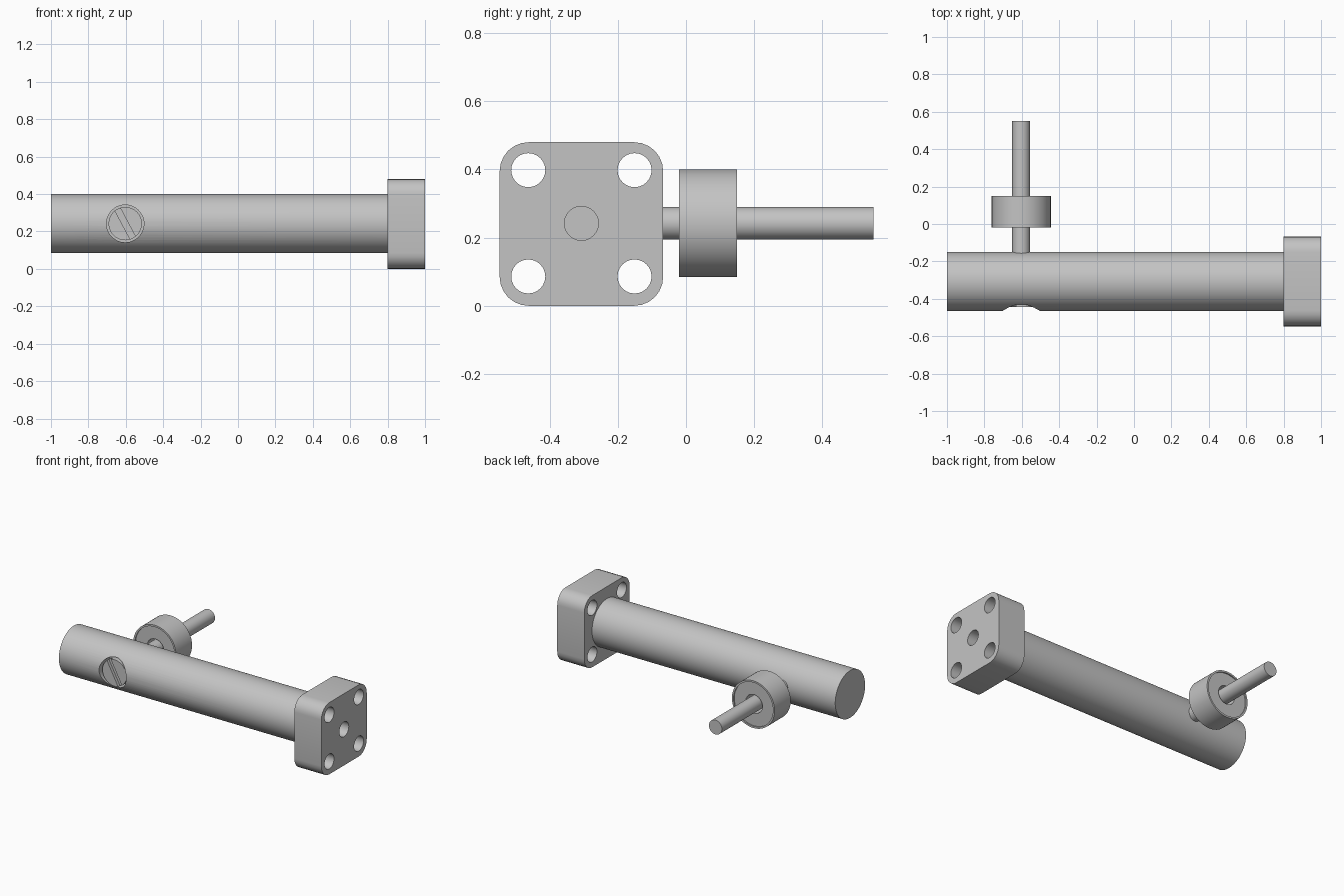
import bpy, math
from math import pi
from mathutils import Matrix

cube = bpy.data.objects.get("Cube")
if cube:
    bpy.data.objects.remove(cube, do_unlink=True)

steel = bpy.data.materials.new("grey_steel")
steel.use_nodes = True
GREY = (0.55, 0.55, 0.55, 1)
steel.diffuse_color = GREY
steel.node_tree.nodes["Principled BSDF"].inputs["Base Color"].default_value = GREY

ROD_Y, AXIS_Z, PIN_X = -0.307, 0.242, -0.603


def cylinder(name, axis, radius, start, end, a, b, sides=48):
    """Cylinder along x or y; a and b are its other two coordinates."""
    mid = (start + end) / 2
    along_x = axis == "x"
    bpy.ops.mesh.primitive_cylinder_add(
        vertices=sides, radius=radius, depth=end - start,
        location=(mid, a, b) if along_x else (a, mid, b),
        rotation=(0, pi / 2, 0) if along_x else (pi / 2, 0, 0))
    obj = bpy.context.object
    obj.name = name
    obj.data.materials.append(steel)
    return obj


def box(name, size, location, rotation=(0, 0, 0)):
    bpy.ops.mesh.primitive_cube_add(size=1, location=location, rotation=rotation)
    obj = bpy.context.object
    obj.name = name
    obj.scale = size
    bpy.ops.object.transform_apply(location=False, rotation=False, scale=True)
    obj.data.materials.append(steel)
    return obj


def apply(obj, mod):
    bpy.context.view_layer.objects.active = obj
    bpy.ops.object.modifier_apply(modifier=mod.name)


def cut(obj, cutter):
    mod = obj.modifiers.new("cut", "BOOLEAN")
    mod.operation, mod.solver, mod.object = "DIFFERENCE", "EXACT", cutter
    apply(obj, mod)
    bpy.data.objects.remove(cutter, do_unlink=True)


def smooth(obj):
    bpy.ops.object.select_all(action="DESELECT")
    obj.select_set(True)
    bpy.context.view_layer.objects.active = obj
    bpy.ops.object.shade_smooth_by_angle(angle=math.radians(35))


# Main rod with a counterbore for the screw head
rod = cylinder("main_rod", "x", 0.158, -1, 0.8, ROD_Y, AXIS_Z, 64)
cut(rod, cylinder("counterbore", "y", 0.1, -0.6, -0.37, PIN_X, AXIS_Z))

# Mounting flange: rounded square with four through holes
flange = box("mounting_flange", (0.2, 0.48, 0.48), (0.9, ROD_Y, 0.24))
bevel = flange.modifiers.new("round_corners", "BEVEL")
bevel.width, bevel.segments, bevel.limit_method = 0.085, 6, "WEIGHT"
weights = flange.data.attributes.new("bevel_weight_edge", "FLOAT", "EDGE")
for edge in flange.data.edges:
    p, q = (flange.data.vertices[i].co for i in edge.vertices)
    weights.data[edge.index].value = float(abs(p.x - q.x) > 0.1)
apply(flange, bevel)
for dy in (-0.156, 0.156):
    for dz in (-0.156, 0.156):
        cut(flange, cylinder("bolt_hole", "x", 0.05, 0.7, 1.1,
                             ROD_Y + dy, 0.242 + dz, 24))

# Blind centre hole runs through the flange to the rod end
cut(flange, cylinder("centre_hole", "x", 0.05, 0.7, 1.1, ROD_Y, AXIS_Z, 24))

# Slotted screw head sunk in the rod
head = cylinder("screw_head", "y", 0.089, -0.445, -0.36, PIN_X, AXIS_Z)
cut(head, box("slot", (0.3, 0.06, 0.032), (PIN_X, -0.455, AXIS_Z),
              (0, math.radians(62), 0)))

# Pin through the rod
pin = cylinder("cross_pin", "y", 0.048, -0.37, 0.55, PIN_X, AXIS_Z, 32)

# Roller with clearance bore and shallow face recesses
roller = cylinder("roller", "y", 0.158, -0.02, 0.15, PIN_X, AXIS_Z, 64)
cut(roller, cylinder("bore", "y", 0.062, -0.1, 0.3, PIN_X, AXIS_Z, 32))
for start, end in ((-0.1, -0.012), (0.142, 0.3)):
    cut(roller, cylinder("recess", "y", 0.146, start, end, PIN_X, AXIS_Z, 64))

for part in (rod, flange, head, pin, roller):
    smooth(part)
